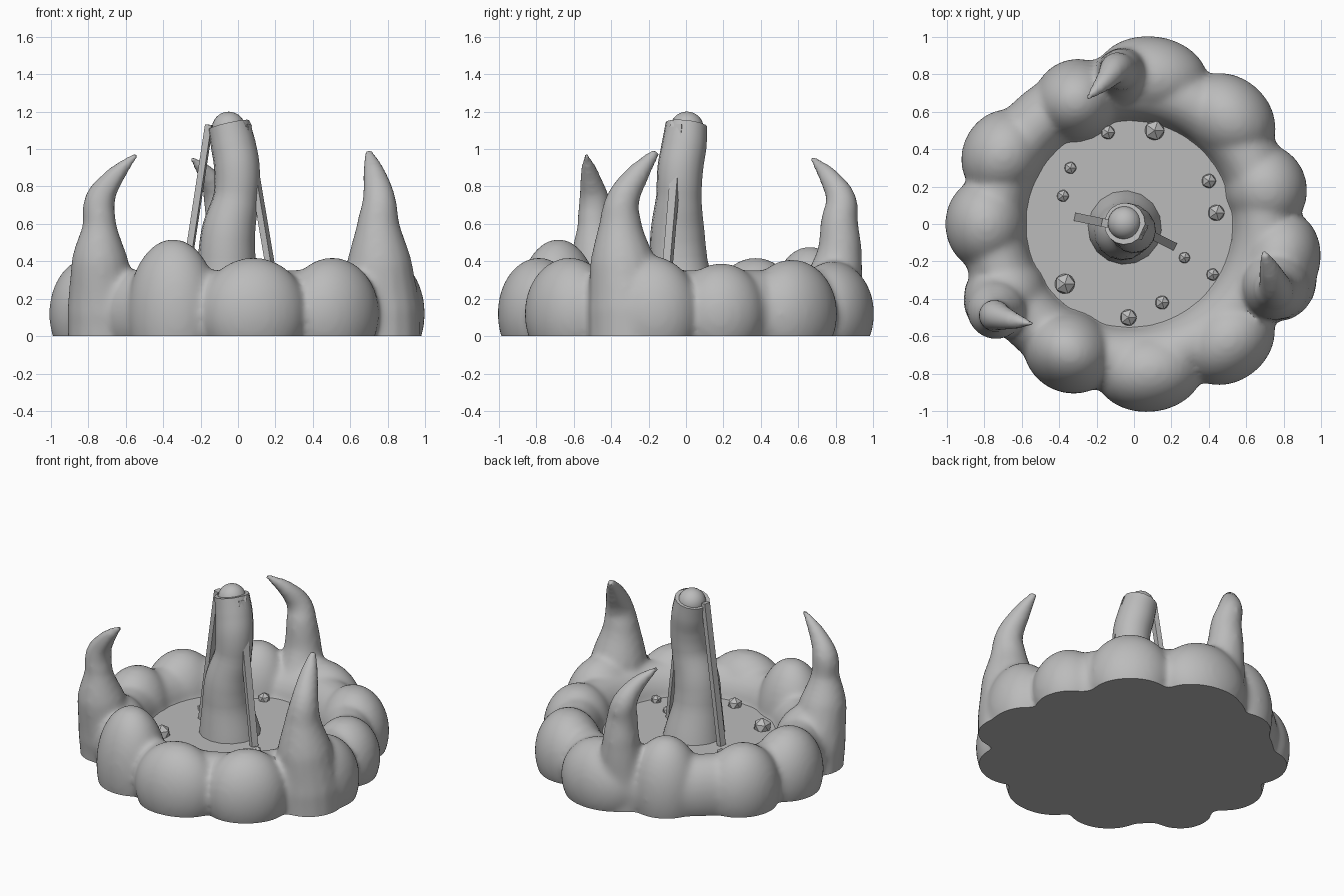
import bpy, bmesh, math
from mathutils import Matrix, Vector

if "Cube" in bpy.data.objects:
    bpy.data.objects.remove(bpy.data.objects["Cube"])

stone = bpy.data.materials.new("stone grey")
stone.use_nodes = True
GREY = (0.5, 0.5, 0.5, 1)
stone.diffuse_color = GREY
stone.node_tree.nodes["Principled BSDF"].inputs["Base Color"].default_value = GREY
FLOOR = 0.18


def add_object(name, mesh, smooth=None):
    mesh.materials.clear()
    mesh.materials.append(stone)
    obj = bpy.data.objects.new(name, mesh)
    bpy.context.collection.objects.link(obj)
    if smooth:
        bpy.ops.object.select_all(action='DESELECT')
        obj.select_set(True)
        bpy.context.view_layer.objects.active = obj
        bpy.ops.object.shade_smooth_by_angle(angle=math.radians(smooth))
    return obj


def from_bmesh(name, bm, smooth=None):
    mesh = bpy.data.meshes.new(name)
    bm.to_mesh(mesh)
    bm.free()
    return add_object(name, mesh, smooth)


def tube_mesh(name, points):
    """Tapered tube through (x, y, z, radius) points."""
    curve = bpy.data.curves.new(name, 'CURVE')
    curve.dimensions = '3D'
    curve.bevel_depth = 1
    curve.bevel_resolution = 6
    curve.use_fill_caps = True
    curve.resolution_u = 6
    spline = curve.splines.new('BEZIER')
    spline.bezier_points.add(len(points) - 1)
    for bp, (x, y, z, r) in zip(spline.bezier_points, points):
        bp.co = (x, y, z)
        bp.radius = r
        bp.handle_left_type = bp.handle_right_type = 'AUTO'
    temp = bpy.data.objects.new(name, curve)
    bpy.context.collection.objects.link(temp)
    deps = bpy.context.evaluated_depsgraph_get()
    mesh = bpy.data.meshes.new_from_object(temp.evaluated_get(deps))
    bpy.data.objects.remove(temp)
    return mesh


# Rim lobes: angle, outer reach, top height, half width
lobes = [(83, 1.01, .4, .3), (48, .98, .41, .27), (15, .95, .39, .24),
         (-14, 1.02, .43, .27), (-51, 1.02, .42, .27), (-84, 1.01, .42, .29),
         (-117, .985, .52, .25), (-151, 1.0, .4, .22), (180, 1.01, .42, .25),
         (152, 1.01, .42, .25), (115, .95, .48, .23)]
DEPTH, MID = .22, .12
rim = bmesh.new()
for angle, reach, top, width in lobes:
    place = (Matrix.Rotation(math.radians(angle), 4, 'Z')
             @ Matrix.Translation((reach - DEPTH, 0, MID))
             @ Matrix.Diagonal((DEPTH, width, top - MID, 1)))
    bmesh.ops.create_uvsphere(rim, u_segments=32, v_segments=20, radius=1, matrix=place)

# Continuous ring filling the dips between lobes
section = bmesh.ops.create_circle(
    rim, segments=24, radius=1,
    matrix=Matrix.Translation((.7, 0, MID)) @ Matrix.Rotation(math.pi / 2, 4, 'X')
    @ Matrix.Diagonal((.175, .235, 1, 1)))
loop = list({e for v in section["verts"] for e in v.link_edges})
bmesh.ops.spin(rim, geom=section["verts"] + loop, cent=(-.025, 0, 0), axis=(0, 0, 1),
               angle=math.tau, steps=64, use_merge=True)

# Solid base under the floor
bmesh.ops.create_cone(rim, cap_ends=True, segments=48, radius1=.75, radius2=.72,
                      depth=.3, matrix=Matrix.Translation((0, 0, FLOOR - .18)))

# Horns growing out of the rim
horns = [
    [(-.71, -.38, -.1, .2), (-.72, -.41, .15, .195), (-.74, -.47, .42, .15),
     (-.74, -.49, .6, .09), (-.74, -.49, .72, .085), (-.67, -.51, .84, .058),
     (-.54, -.535, .975, .018)],
    [(.76, -.3, -.1, .22), (.76, -.31, .15, .215), (.755, -.34, .4, .175),
     (.75, -.35, .6, .115), (.755, -.34, .72, .092), (.73, -.26, .86, .065),
     (.695, -.155, .99, .025)],
    [(-.05, .73, -.1, .2), (-.05, .76, .15, .19), (-.07, .82, .45, .12),
     (-.08, .82, .62, .1), (-.1, .83, .72, .085), (-.15, .77, .84, .058),
     (-.25, .67, .955, .018)],
]
for points in horns:
    horn = tube_mesh("horn", points)
    rim.from_mesh(horn)
    bpy.data.meshes.remove(horn)

# Fuse rim, base and horns into one rounded body
rim_obj = from_bmesh("rim_with_horns", rim)
remesh = rim_obj.modifiers.new("fuse", 'REMESH')
remesh.mode = 'VOXEL'
remesh.voxel_size = .018
soften = rim_obj.modifiers.new("soften", 'SMOOTH')
soften.factor = .5
soften.iterations = 12
deps = bpy.context.evaluated_depsgraph_get()
fused = bmesh.new()
fused.from_mesh(bpy.data.meshes.new_from_object(rim_obj.evaluated_get(deps)))
bpy.data.objects.remove(rim_obj)

# Flat underside
cut = bmesh.ops.bisect_plane(fused, geom=fused.verts[:] + fused.edges[:] + fused.faces[:],
                             plane_co=(0, 0, 0), plane_no=(0, 0, 1), clear_inner=True)
edges = [e for e in cut["geom_cut"] if isinstance(e, bmesh.types.BMEdge)]
bmesh.ops.contextual_create(fused, geom=edges)
from_bmesh("rim_and_horns", fused, 50)

# Flat floor inside the rim
floor = bmesh.new()
bmesh.ops.create_cone(floor, cap_ends=True, segments=48, radius1=.66, radius2=.66,
                      depth=.04, matrix=Matrix.Translation((0, 0, FLOOR - .02)))
from_bmesh("floor", floor)

# Leaning central column with an open top
column = tube_mesh("column", [
    (-.05, -.02, FLOOR - .02, .2), (-.06, -.04, .4, .155), (-.052, -.045, .55, .145),
    (-.01, -.038, .75, .12), (-.006, -.03, .9, .122), (-.025, -.01, 1.02, .12),
    (-.05, .002, 1.13, .112)])
bm = bmesh.new()
bm.from_mesh(column)
cap = max(bm.faces, key=lambda f: f.calc_center_median().z)
bmesh.ops.inset_region(bm, faces=[cap], thickness=.02)
bmesh.ops.translate(bm, verts=cap.verts[:], vec=(0, 0, -.04))
from_bmesh("column", bm, 40)

# Ball resting in the column top
ball = bmesh.new()
bmesh.ops.create_uvsphere(ball, u_segments=24, v_segments=16, radius=.09,
                          matrix=Matrix.Translation((-.05, .005, 1.11)))
from_bmesh("column_ball", ball, 60)

# Thin props leaning against the column
for name, foot, head in [("left_prop", (.205, -.115, FLOOR), (.045, -.035, 1.13)),
                         ("right_prop", (-.3, .035, FLOOR), (-.155, .005, 1.13))]:
    foot, head = Vector(foot), Vector(head)
    axis = head - foot
    turn = math.atan2(axis.y, axis.x)
    lean = math.atan2(axis.xy.length, axis.z)
    place = (Matrix.Translation((foot + head) / 2) @ Matrix.Rotation(turn, 4, 'Z')
             @ Matrix.Rotation(lean, 4, 'Y')
             @ Matrix.Diagonal((.035, .045, axis.length, 1)))
    prop = bmesh.new()
    bmesh.ops.create_cube(prop, size=1, matrix=place)
    from_bmesh(name, prop)

# Faceted pebbles scattered on the floor: x, y, radius
pebbles = [(-.14, .49, .042), (.11, .5, .06), (-.34, .3, .036), (-.38, .15, .036),
           (.4, .23, .043), (.44, .06, .05), (.54, -.09, .02), (.27, -.18, .034),
           (.42, -.27, .037), (.15, -.42, .042), (-.03, -.5, .05), (-.37, -.32, .062)]
for i, (x, y, r) in enumerate(pebbles, 1):
    pebble = bmesh.new()
    bmesh.ops.create_icosphere(pebble, subdivisions=1, radius=r,
                               matrix=Matrix.Translation((x, y, FLOOR + r * .2)))
    from_bmesh(f"pebble_{i}", pebble)
